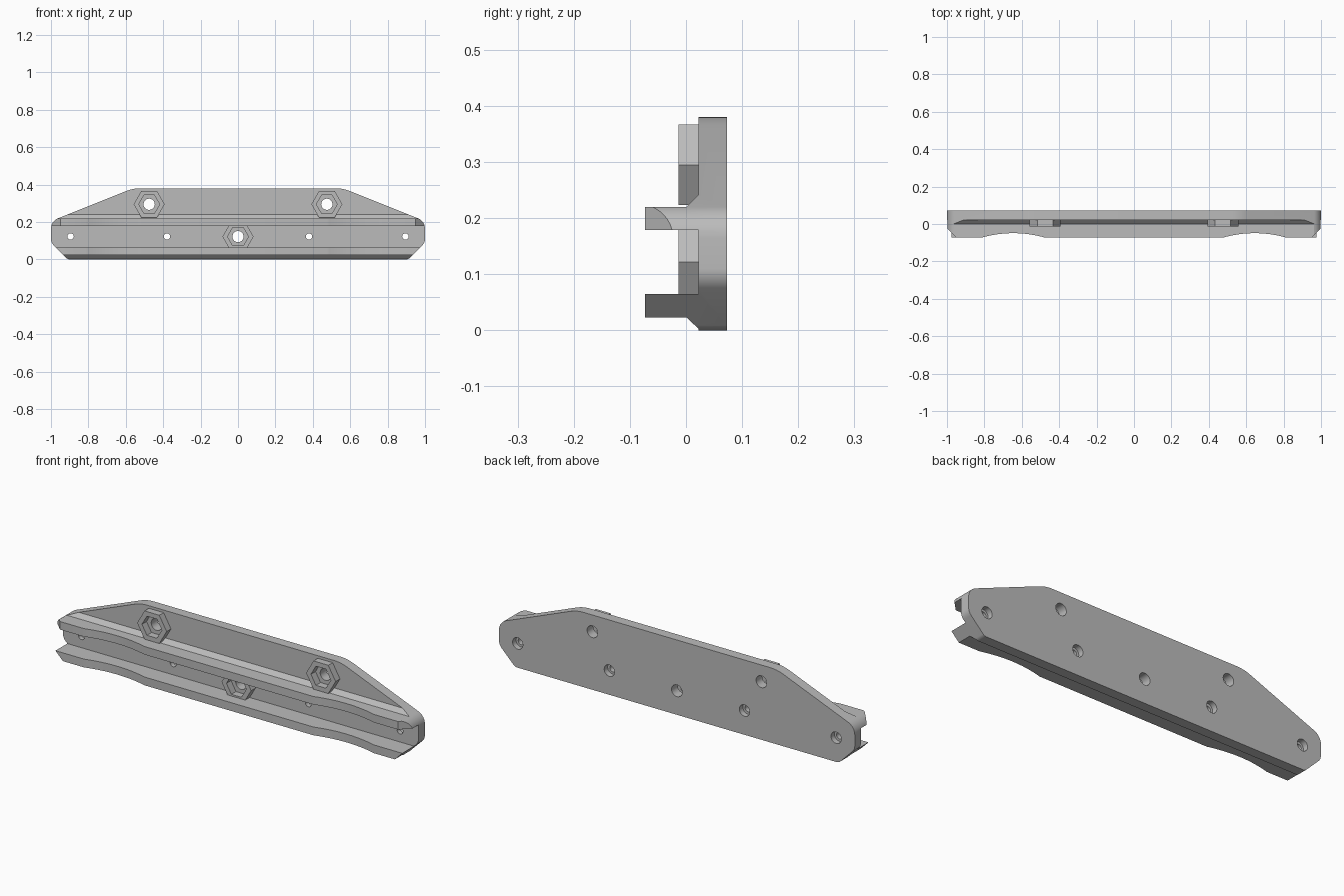
import bpy, bmesh, math
from mathutils import Vector

if "Cube" in bpy.data.objects:
    bpy.data.objects.remove(bpy.data.objects["Cube"])

grey = bpy.data.materials.new("plain grey")
grey.diffuse_color = (0.5, 0.5, 0.5, 1)
grey.use_nodes = True
grey.node_tree.nodes["Principled BSDF"].inputs["Base Color"].default_value = grey.diffuse_color


def prism(name, pts, lo, hi, axis):
    """Extrude a 2D outline along an axis: x takes (y,z), y takes (x,z), z takes (x,y)."""
    place = {"x": lambda a, b, c: (c, a, b),
             "y": lambda a, b, c: (a, c, b),
             "z": lambda a, b, c: (a, b, c)}[axis]
    bm = bmesh.new()
    base = bm.faces.new([bm.verts.new(place(a, b, lo)) for a, b in pts])
    top = bmesh.ops.extrude_face_region(bm, geom=[base])["geom"]
    shift = Vector(place(0, 0, hi - lo))
    bmesh.ops.translate(bm, vec=shift, verts=[v for v in top if isinstance(v, bmesh.types.BMVert)])
    bmesh.ops.recalc_face_normals(bm, faces=bm.faces)
    me = bpy.data.meshes.new(name)
    bm.to_mesh(me)
    bm.free()
    me.materials.append(grey)
    ob = bpy.data.objects.new(name, me)
    bpy.context.collection.objects.link(ob)
    return ob


def combine(target, tool, operation):
    """Apply a boolean and remove the tool."""
    mod = target.modifiers.new("bool", "BOOLEAN")
    mod.operation, mod.object, mod.solver = operation, tool, "EXACT"
    bpy.context.view_layer.objects.active = target
    bpy.ops.object.modifier_apply(modifier=mod.name)
    bpy.data.objects.remove(tool)


def ring(x, z, r, n):
    return [(x + r * math.cos(2 * math.pi * i / n), z + r * math.sin(2 * math.pi * i / n))
            for i in range(n)]


def fillet(corners, steps=8):
    """Round each (x, z, radius) corner of a convex outline."""
    out = []
    for i, (x, z, r) in enumerate(corners):
        p = Vector((x, z))
        a = (Vector(corners[i - 1][:2]) - p).normalized()
        b = (Vector(corners[(i + 1) % len(corners)][:2]) - p).normalized()
        half = a.angle(b) / 2
        centre = p + (a + b).normalized() * (r / math.sin(half))
        start = p + a * (r / math.tan(half)) - centre
        end = p + b * (r / math.tan(half)) - centre
        for k in range(steps + 1):
            d = start.lerp(end, k / steps).normalized() * r
            out.append(tuple(centre + d))
    return out


# Bracket body: plate plus two rails with sloped roots, as one section
FRONT, FACE, BACK = -0.073, 0.022, 0.073
section = [(BACK, -0.01), (BACK, 0.40), (FACE, 0.40), (FACE, 0.241), (0.001, 0.22),
           (FRONT, 0.22), (FRONT, 0.179), (FACE, 0.179), (FACE, 0.065), (FRONT, 0.065),
           (FRONT, 0.023), (0.001, 0.023), (FACE, 0.003), (FACE, -0.01)]
body = prism("bracket_body", section, -1.1, 1.1, "x")

# Trim to the front outline
right = [(0.91, 0, 0.03), (1, 0.09, 0.05), (1, 0.205, 0.06), (0.5625, 0.38, 0.2)]
left = [(-x, z, r) for x, z, r in reversed(right)]
combine(body, prism("outline", fillet(right + left), -0.2, 0.2, "y"), "INTERSECT")

# Shallow scallops in the front edges, and clipped ends on the upper rail
for s in (-1, 1):
    arc = [(s * (0.645 + 0.17 * t / 12), FRONT + 0.024 * (1 - (t / 12) ** 2))
           for t in range(-12, 13)]
    arc += [(s * 0.815, -0.1), (s * 0.475, -0.1)]
    combine(body, prism("scallop", arc, -0.1, 0.5, "z"), "DIFFERENCE")
    clip = [(s * 0.92, -0.103), (s * 1.03, 0.007), (s * 1.03, -0.103)]
    combine(body, prism("end_clip", clip, 0.12, 0.3, "z"), "DIFFERENCE")

# Hexagonal nut holders with through holes
nuts = [(-0.475, 0.295), (0.475, 0.295), (0, 0.122)]
for x, z in nuts:
    combine(body, prism("nut_boss", ring(x, z, 0.083, 6), -0.013, 0.04, "y"), "UNION")
for x, z in nuts:
    combine(body, prism("nut_pocket", ring(x, z, 0.056, 6), -0.05, 0.024, "y"), "DIFFERENCE")
    combine(body, prism("bolt_hole", ring(x, z, 0.03, 24), -0.05, 0.1, "y"), "DIFFERENCE")

# Screw holes, wider at the back
for x in (-0.895, -0.38, 0.38, 0.895):
    combine(body, prism("screw_hole", ring(x, 0.123, 0.017, 20), 0.0, 0.1, "y"), "DIFFERENCE")
    combine(body, prism("screw_head", ring(x, 0.123, 0.029, 24), 0.045, 0.1, "y"), "DIFFERENCE")

bpy.ops.object.select_all(action="DESELECT")
body.select_set(True)
bpy.context.view_layer.objects.active = body
bpy.ops.object.shade_smooth_by_angle(angle=math.radians(20))
